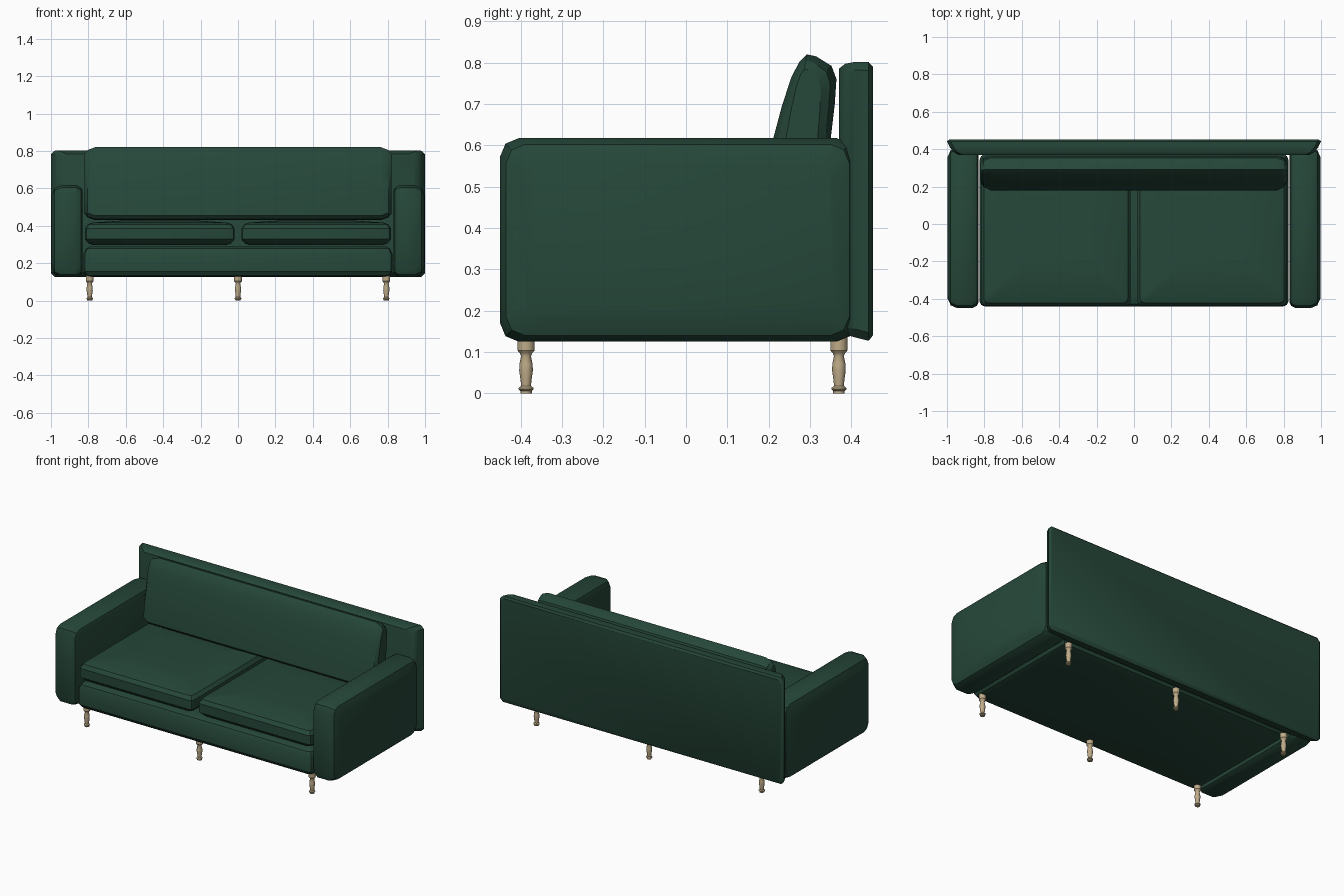
import bpy, bmesh, math
from mathutils import Vector

if "Cube" in bpy.data.objects:
    bpy.data.objects.remove(bpy.data.objects["Cube"])


def material(name, rgb):
    m = bpy.data.materials.new(name)
    m.diffuse_color = (*rgb, 1)
    m.use_nodes = True
    m.node_tree.nodes["Principled BSDF"].inputs["Base Color"].default_value = m.diffuse_color
    return m


GREEN = material("green fabric", (0.019, 0.063, 0.041))
WOOD = material("pale wood", (0.52, 0.41, 0.25))


def loft(name, rings, mat, angle=30):
    """Skin a list of equal-length closed rings and cap both ends."""
    bm = bmesh.new()
    rows = [[bm.verts.new(p) for p in ring] for ring in rings]
    n = len(rows[0])
    for a, b in zip(rows, rows[1:]):
        for i in range(n):
            j = (i + 1) % n
            bm.faces.new((a[i], a[j], b[j], b[i]))
    bm.faces.new(rows[0][::-1])
    bm.faces.new(rows[-1])
    bmesh.ops.recalc_face_normals(bm, faces=bm.faces[:])
    me = bpy.data.meshes.new(name)
    bm.to_mesh(me)
    bm.free()
    me.materials.append(mat)
    ob = bpy.data.objects.new(name, me)
    bpy.context.collection.objects.link(ob)
    bpy.ops.object.select_all(action='DESELECT')
    ob.select_set(True)
    bpy.context.view_layer.objects.active = ob
    bpy.ops.object.shade_smooth_by_angle(angle=math.radians(angle))
    return ob


def rounded(u0, u1, v0, v1, r, seg=2):
    """Points of a rounded rectangle."""
    pts = []
    for k, (u, v) in enumerate([(u1 - r, v1 - r), (u0 + r, v1 - r),
                                (u0 + r, v0 + r), (u1 - r, v0 + r)]):
        for s in range(seg + 1):
            a = math.pi / 2 * (k + s / seg)
            pts.append((u + r * math.cos(a), v + r * math.sin(a)))
    return pts


def pad(name, rect, r, levels, axis):
    """Padded block: rounded rectangles with (position, inset) levels along an axis."""
    u0, u1, v0, v1 = rect
    rings = []
    for h, i in levels:
        ring = []
        for u, v in rounded(u0 + i, u1 - i, v0 + i, v1 - i, r):
            p = [u, v]
            p.insert(axis, h)
            ring.append(Vector(p))
        rings.append(ring)
    return loft(name, rings, GREEN)


# base frame under the seat
pad("base", (-0.825, 0.825, -0.44, 0.37), 0.025,
    [(0.128, 0.03), (0.135, 0.012), (0.155, 0), (0.25, 0), (0.278, 0.012), (0.29, 0.035)], 2)

# arms
for side, label in ((-1, "left"), (1, "right")):
    pad(label + "_arm", (-0.45, 0.41, 0.125, 0.617), 0.045,
        [(side * x, i) for x, i in ((0.832, 0.03), (0.84, 0.012), (0.865, 0),
                                    (0.945, 0), (0.98, 0.015), (0.998, 0.055))], 0)

# seat cushions with a gently crowned top
for side, label in ((-1, "left"), (1, "right")):
    x0, x1 = sorted((side * 0.018, side * 0.818))
    pad(label + "_seat_cushion", (x0, x1, -0.437, 0.34), 0.025,
        [(0.297, 0.045), (0.305, 0.02), (0.328, 0), (0.385, 0),
         (0.408, 0.015), (0.417, 0.04), (0.428, 0.2)], 2)

# back panel, its front edges chamfered inward
rings = []
for y, ix, bottom, top in ((0.37, 0.06, 0.15, 0.785), (0.385, 0.035, 0.142, 0.797),
                           (0.41, 0.015, 0.135, 0.802), (0.442, 0, 0.127, 0.801),
                           (0.452, 0.012, 0.14, 0.79)):
    rings.append([(x, y, z) for x, z in
                  rounded(-1 + ix, 1 - ix, bottom, top, 0.02, 1)])
loft("back_panel", rings, GREEN)

# leaning back cushion: side profile lofted across the width
profile = [(0.18, 0.455), (0.195, 0.55), (0.212, 0.62), (0.232, 0.695), (0.255, 0.765),
           (0.275, 0.803), (0.292, 0.82), (0.315, 0.815), (0.352, 0.792), (0.364, 0.76),
           (0.36, 0.70), (0.35, 0.615), (0.335, 0.51), (0.32, 0.445), (0.30, 0.43),
           (0.20, 0.435)]
cy, cz = 0.28, 0.625
rings = [[(x, cy + (y - cy) * sy, cz + (z - cz) * sz) for y, z in profile]
         for x, sy, sz in ((-0.82, 0.55, 0.82), (-0.805, 0.82, 0.92), (-0.765, 1, 1),
                           (0.765, 1, 1), (0.805, 0.82, 0.92), (0.82, 0.55, 0.82))]
loft("back_cushion", rings, GREEN)

# turned legs
turning = [(0.014, 0), (0.014, 0.006), (0.018, 0.009), (0.018, 0.013), (0.012, 0.018),
           (0.013, 0.03), (0.0165, 0.055), (0.016, 0.07), (0.012, 0.09), (0.015, 0.097),
           (0.021, 0.104), (0.021, 0.135)]
for row, y in (("front", -0.387), ("back", 0.37)):
    for spot, x in (("left", -0.793), ("middle", 0), ("right", 0.793)):
        loft(f"{row}_{spot}_leg",
             [[(x + r * math.cos(a * math.pi / 6), y + r * math.sin(a * math.pi / 6), z)
               for a in range(12)] for r, z in turning], WOOD, 35)
